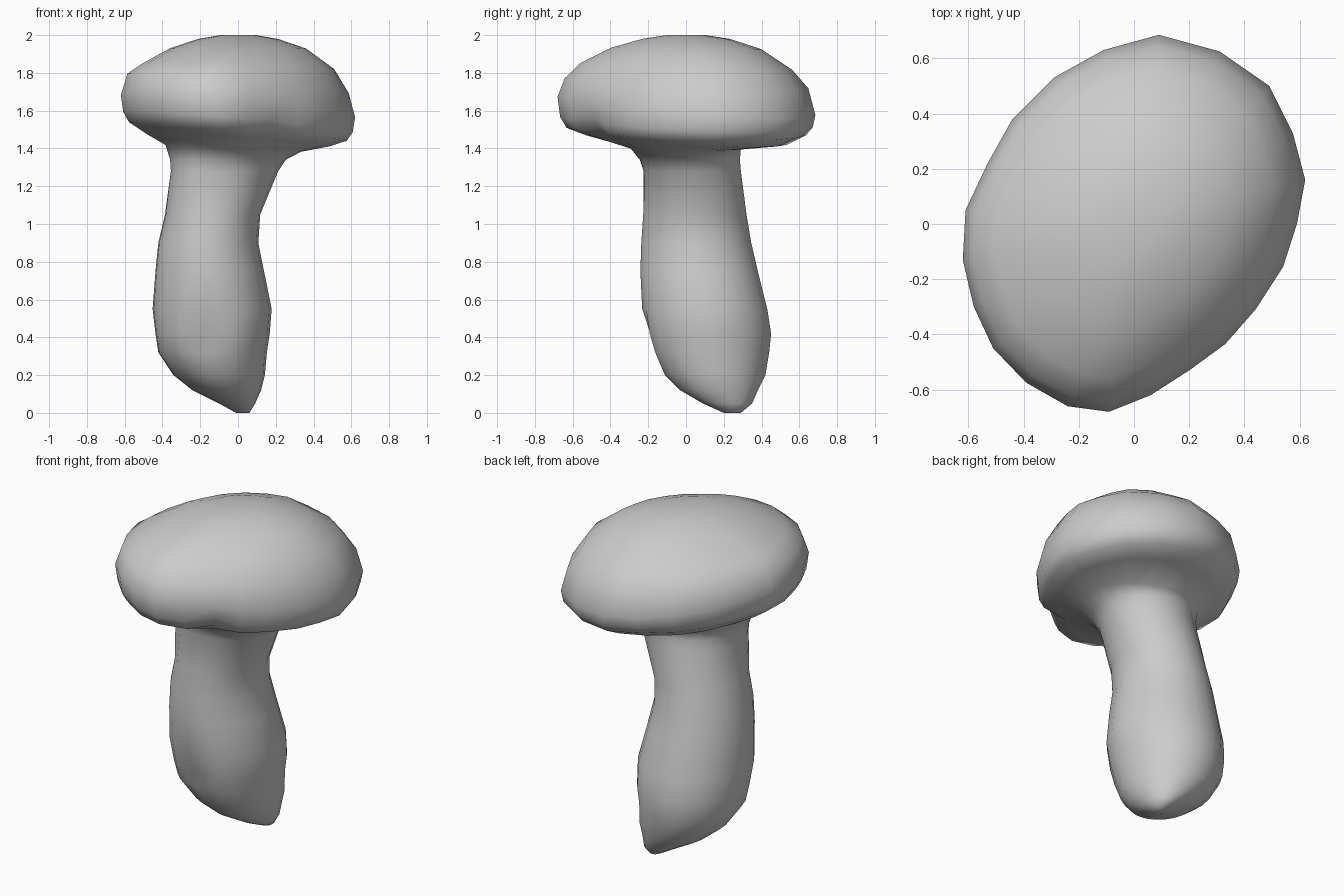
import bpy, bmesh, math
from mathutils import Vector

# Plan outline of the lopsided cap, counter-clockwise
OUTLINE = [(0.62, 0.16), (0.575, 0.33), (0.49, 0.5), (0.31, 0.625), (0.09, 0.685),
           (-0.11, 0.63), (-0.29, 0.53), (-0.44, 0.38), (-0.53, 0.22), (-0.61, 0.05),
           (-0.62, -0.13), (-0.58, -0.3), (-0.51, -0.45), (-0.39, -0.575), (-0.24, -0.66),
           (-0.09, -0.68), (0.06, -0.62), (0.2, -0.53), (0.33, -0.435), (0.44, -0.31),
           (0.54, -0.155), (0.59, 0.0)]
N = len(OUTLINE)

# Stem sections: z, x min, x max, y min, y max
STEM = [(0.0, -0.01, 0.06, 0.20, 0.29), (0.05, -0.10, 0.09, 0.09, 0.35),
        (0.12, -0.24, 0.12, -0.03, 0.38), (0.20, -0.34, 0.14, -0.11, 0.42),
        (0.32, -0.42, 0.15, -0.18, 0.44), (0.42, -0.435, 0.165, -0.21, 0.45),
        (0.55, -0.45, 0.175, -0.23, 0.43), (0.75, -0.435, 0.135, -0.24, 0.38),
        (0.90, -0.42, 0.105, -0.235, 0.345), (1.05, -0.385, 0.115, -0.225, 0.32),
        (1.28, -0.345, 0.21, -0.215, 0.29), (1.34, -0.35, 0.25, -0.24, 0.285),
        (1.40, -0.38, 0.33, -0.29, 0.29)]

# Cap sections: outline scale, z, slope along x, slope along y
CAP = [(0.78, 1.445, -0.06, -0.04), (0.93, 1.49, -0.08, -0.02),
       (0.98, 1.54, -0.08, -0.03), (1.0, 1.625, -0.08, -0.06), (0.945, 1.745, -0.08, -0.03),
       (0.82, 1.835, -0.02, -0.03), (0.58, 1.93, 0.0, -0.01), (0.34, 1.98, 0.0, 0.0),
       (0.15, 2.0, 0.0, 0.0)]


def dent(p, centre, radius, push):
    f = max(0.0, 1 - (p - Vector(centre)).length / radius)
    return p + Vector(push) * f


rings = []
for z, x0, x1, y0, y1 in STEM:
    ring = []
    for o in OUTLINE:
        d = Vector(o).normalized()
        ring.append(Vector(((x0 + x1) / 2 + (x1 - x0) * 0.505 * d.x,
                            (y0 + y1) / 2 + (y1 - y0) * 0.505 * d.y,
                            z - (0.05 * d.x * 0.35 if z > 1.36 else 0))))
    rings.append(ring)
for s, z, sx, sy in CAP:
    rings.append([Vector((x * s, y * s, z + sx * x * s + sy * y * s)) for x, y in OUTLINE])

# Loft stem and cap as one skin, with dimples in stem and rim and a fuller neck
bm = bmesh.new()
loops = []
for ring in rings:
    loop = []
    for p in ring:
        p = dent(p, (-0.18, -0.2, 0.38), 0.14, (0, 0.06, 0))
        p = dent(p, (0.2, -0.48, 1.52), 0.12, (-0.02, 0.05, 0.03))
        p = dent(p, (-0.27, -0.15, 1.27), 0.25, (-0.035, -0.03, 0))
        loop.append(bm.verts.new(p))
    loops.append(loop)
for lo, hi in zip(loops, loops[1:]):
    for i in range(N):
        j = (i + 1) % N
        bm.faces.new((lo[i], lo[j], hi[j], hi[i]))
bm.faces.new(loops[0][::-1])
bm.faces.new(loops[-1])
for f in bm.faces:
    f.smooth = True
bmesh.ops.recalc_face_normals(bm, faces=bm.faces[:])
mesh = bpy.data.meshes.new("mushroom")
bm.to_mesh(mesh)
bm.free()
bpy.context.collection.objects.link(bpy.data.objects.new("mushroom", mesh))
